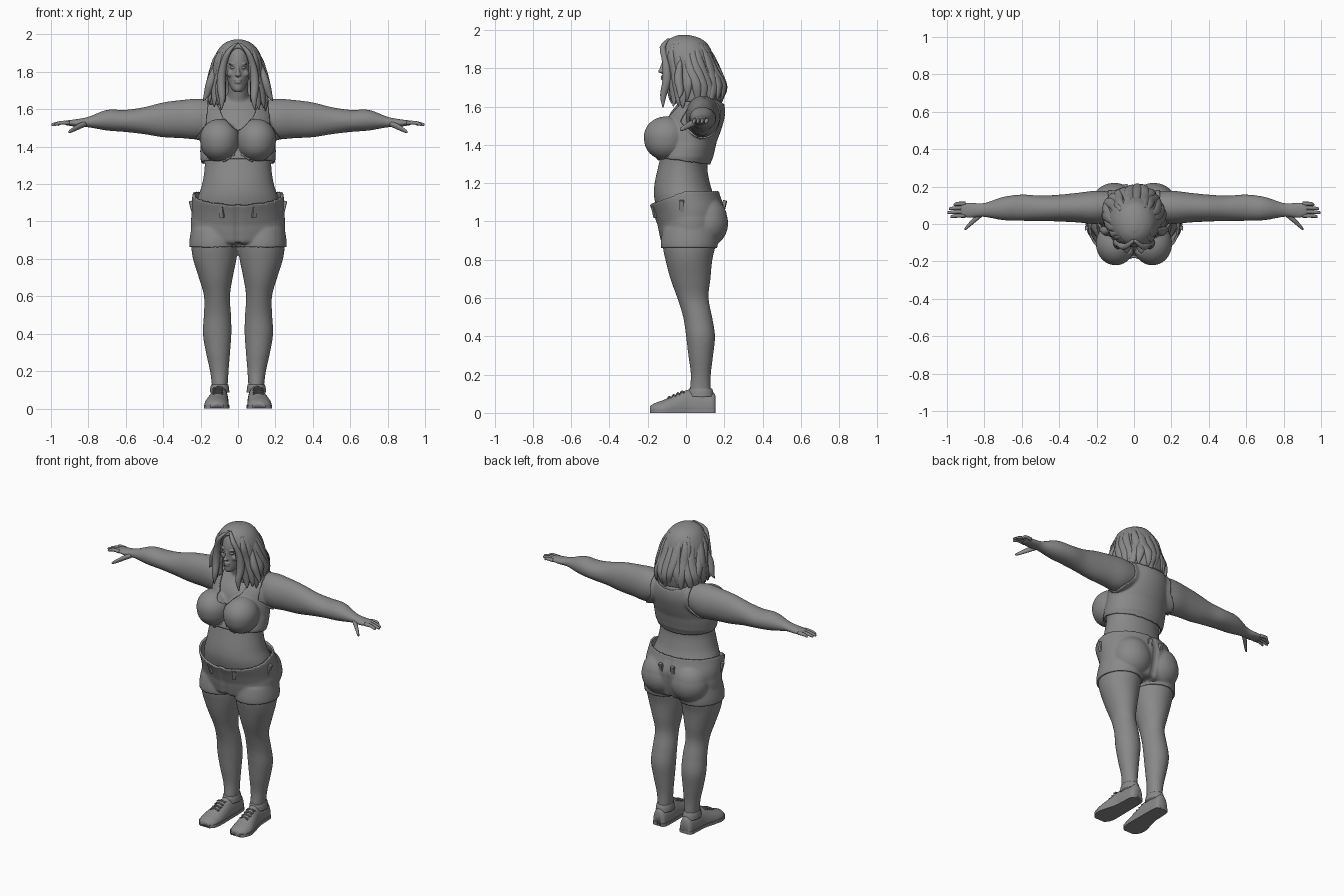
import bpy, bmesh, math, random
from mathutils import Vector, Matrix
from mathutils.bvhtree import BVHTree

random.seed(4)
if "Cube" in bpy.data.objects:
    bpy.data.objects.remove(bpy.data.objects["Cube"])

grey = bpy.data.materials.new("plain_grey")
grey.use_nodes = True
grey.diffuse_color = (.25, .25, .25, 1)
grey.node_tree.nodes["Principled BSDF"].inputs["Base Color"].default_value = grey.diffuse_color

AXES = {"x": lambda t, u, v: (t, u, v),
        "y": lambda t, u, v: (u, t, v),
        "z": lambda t, u, v: (u, v, t)}


def spline(rows, steps=5):
    """Smooth interpolation through rows of numbers."""
    out = []
    for i in range(len(rows) - 1):
        quad = [rows[max(i - 1, 0)], rows[i], rows[i + 1], rows[min(i + 2, len(rows) - 1)]]
        for k in range(steps):
            f = k / steps
            out.append([b + f * ((c - a) / 2 + f * ((a - 2.5 * b + 2 * c - d / 2)
                        + f * (1.5 * (b - c) + (d - a) / 2))) for a, b, c, d in zip(*quad)])
    return out + [list(rows[-1])]


def loft(bm, rows, axis="z", side=1, n=28, spin=0, floor=-9, steps=5):
    """Skin oval rings given as (along, u0, u1, v0, v1)."""
    rings = []
    for t, u0, u1, v0, v1 in spline(rows, steps):
        ring = []
        for k in range(n):
            a = math.tau * k / n
            p, q = math.cos(a) * (u1 - u0) / 2, math.sin(a) * (v1 - v0) / 2
            u = (u0 + u1) / 2 + p * math.cos(spin) - q * math.sin(spin)
            v = (v0 + v1) / 2 + p * math.sin(spin) + q * math.cos(spin)
            x, y, z = AXES[axis](t, u, v)
            ring.append(bm.verts.new((x * side, y, max(z, floor))))
        rings.append(ring)
    faces = [bm.faces.new((a[k], a[(k + 1) % n], b[(k + 1) % n], b[k]))
             for a, b in zip(rings, rings[1:]) for k in range(n)]
    faces += [bm.faces.new(rings[0]), bm.faces.new(rings[-1])]
    bmesh.ops.recalc_face_normals(bm, faces=faces)


def tube(bm, points, radii, axis="z", side=1, flat=1, spin=0, n=10):
    rows = []
    for p, r in zip(points, radii):
        t, u, v = {"x": p, "y": (p[1], p[0], p[2]), "z": (p[2], p[0], p[1])}[axis]
        rows.append((t, u - r, u + r, v - r * flat, v + r * flat))
    loft(bm, rows, axis, side, n, spin, steps=3)


def ball(bm, at, size):
    bmesh.ops.create_uvsphere(bm, u_segments=24, v_segments=14, radius=1,
                              matrix=Matrix.Translation(at) @ Matrix.Diagonal((*size, 1)))


def make(name, bm, voxel=0, smooth=0, thick=0):
    mesh = bpy.data.meshes.new(name)
    bm.to_mesh(mesh)
    bm.free()
    ob = bpy.data.objects.new(name, mesh)
    bpy.context.collection.objects.link(ob)
    if voxel:
        mod = ob.modifiers.new("merge", "REMESH")
        mod.mode, mod.voxel_size = "VOXEL", voxel
    if smooth:
        mod = ob.modifiers.new("soften", "SMOOTH")
        mod.factor, mod.iterations = .5, smooth
    if thick:
        mod = ob.modifiers.new("thickness", "SOLIDIFY")
        mod.thickness, mod.offset = thick, -1
    deps = bpy.context.evaluated_depsgraph_get()
    ob.data = bpy.data.meshes.new_from_object(ob.evaluated_get(deps))
    ob.modifiers.clear()
    ob.data.materials.clear()
    ob.data.materials.append(grey)
    ob.data.shade_smooth()
    return ob


def trim(bm, keep, offset=None):
    """Keep faces by rule, even out the cut edges, then push outwards."""
    bmesh.ops.delete(bm, geom=[f for f in bm.faces if not keep(*f.calc_center_median())], context="FACES")
    for _ in range(8):
        new = {}
        for v in bm.verts:
            near = [e.other_vert(v).co for e in v.link_edges if e.is_boundary]
            if len(near) == 2:
                new[v] = v.co / 2 + (near[0] + near[1]) / 4
        for v, co in new.items():
            v.co = co
    if offset:
        bm.normal_update()
        for v, co in [(v, v.co + v.normal * offset(*v.co)) for v in bm.verts]:
            v.co = co


def sym(rows):
    return [(z, -w, w, y0, y1) for z, w, y0, y1 in rows]


# Body: torso, neck, bust, seat, limbs and palms merged into one skin
bm = bmesh.new()
loft(bm, sym([(.89, .2, -.12, .16), (.96, .24, -.135, .18), (1.05, .235, -.15, .19),
              (1.13, .215, -.167, .15), (1.2, .192, -.164, .125), (1.3, .178, -.142, .112),
              (1.4, .19, -.12, .145), (1.48, .19, -.11, .175), (1.56, .18, -.085, .195),
              (1.63, .14, -.03, .185), (1.675, .06, 0, .14)]), n=48)
loft(bm, sym([(1.58, .075, -.01, .15), (1.66, .058, -.035, .11), (1.76, .052, -.06, .07)]))
for s in (1, -1):
    ball(bm, (s * .098, -.105, 1.44), (.098, .108, .1))
    ball(bm, (s * .105, .105, .99), (.115, .105, .115))
    loft(bm, [(.06, .06, .14, .025, .13), (.12, .055, .14, .02, .13), (.2, .05, .15, .025, .13),
              (.3, .042, .172, .012, .142), (.4, .035, .188, 0, .152), (.5, .037, .183, -.015, .137),
              (.6, .043, .182, -.046, .118), (.7, .028, .21, -.082, .128), (.8, .008, .241, -.108, .138),
              (.88, .002, .25, -.122, .155), (.96, .01, .24, -.11, .15)], side=s)
    loft(bm, [(.1, .02, .17, 1.48, 1.64), (.2, 0, .178, 1.44, 1.657), (.3, .008, .167, 1.445, 1.65),
              (.4, .013, .157, 1.45, 1.637), (.5, .016, .152, 1.466, 1.612), (.6, .017, .158, 1.478, 1.597),
              (.7, .02, .145, 1.486, 1.597), (.8, .037, .113, 1.503, 1.56), (.86, .032, .114, 1.505, 1.548),
              (.905, .034, .116, 1.512, 1.542), (.93, .04, .112, 1.516, 1.538)], "x", s)
body = make("body", bm, .0085, 6)

# Fingers and thumbs
bm = bmesh.new()
for s in (1, -1):
    for y, tip in ((.108, .965), (.086, .99), (.065, .997), (.044, .982)):
        tube(bm, [(.9, y, 1.527), (.945, y, 1.528), (tip - .006, y - .004, 1.519), (tip, y - .004, 1.518)],
             (.011, .0105, .008, .003), "x", s)
    tube(bm, [(.81, .055, 1.524), (.85, .025, 1.508), (.895, -.018, 1.484), (.907, -.028, 1.478)],
         (.014, .017, .011, .004), "x", s)
make("fingers", bm)

# Sleeveless top
def top_area(x, y, z):
    x, front = abs(x), y < .06
    neck = 1.485 + 12 * x * x if front else 1.61 + 2 * x * x
    arm = (.162 if front else .14) + .9 * max(0, 1.52 - z)
    return 1.315 - .14 * y < z < neck and x < min(arm, .23)

bm = bmesh.new()
bm.from_mesh(body.data)
trim(bm, top_area, lambda x, y, z: .009 + .012 * max(0, 1 - abs(z - 1.34) / .08))
make("sleeveless_top", bm, smooth=2, thick=.01)

# Shorts with a flared waist, hems and belt loops
def waist(y):
    return 1.09 + .055 * min(1, max(0, (y + .17) / .17))

bm = bmesh.new()
bm.from_mesh(body.data)
trim(bm, lambda x, y, z: .862 < z < waist(y) and abs(x) < .4,
     lambda x, y, z: .011 + .022 * max(0, 1 - (waist(y) - z) / .12) - .008 * (abs(x) < .02))
skin = BVHTree.FromBMesh(bm)
make("shorts", bm, smooth=3, thick=.012)
bm = bmesh.new()
for angle in (-118, -62, -5, 185, 78, 102):
    a = math.radians(angle)
    out = Vector((math.cos(a), math.sin(a), 0))
    z = 1.05 + .03 * (math.sin(a) > -.3)
    hit = skin.ray_cast(out + Vector((0, 0, z)), -out)[0]
    if hit:
        box = Matrix.Translation(hit) @ Matrix.Rotation(a, 4, "Z") @ Matrix.Rotation(.25, 4, "Y")
        bmesh.ops.create_cube(bm, size=1, matrix=box @ Matrix.Diagonal((.018, .022, .06, 1)))
loops = make("belt_loops", bm)
loops.data.shade_flat()

# Head with nose, brows and lips
bm = bmesh.new()
loft(bm, sym([(1.692, .018, -.112, -.06), (1.71, .036, -.122, -.01), (1.75, .054, -.122, .06),
              (1.8, .066, -.12, .09), (1.86, .072, -.122, .1), (1.92, .06, -.1, .09),
              (1.955, .025, -.05, .04)]))
loft(bm, sym([(1.773, .005, -.134, -.1), (1.782, .017, -.146, -.1), (1.8, .01, -.138, -.1),
              (1.835, .007, -.125, -.1)]), n=16)
for z, w in ((1.757, .022), (1.744, .019)):
    ball(bm, (0, -.119, z), (w, .013, .007))
for s in (1, -1):
    ball(bm, (s * .029, -.105, 1.842), (.022, .016, .006))
    ball(bm, (s * .038, -.09, 1.79), (.022, .02, .02))
make("head", bm, .004, 3)
bm = bmesh.new()
for s in (1, -1):
    ball(bm, (s * .028, -.106, 1.822), (.014, .013, .008))
make("eyes", bm)

# Hair: an open shell with separate locks over it
hair_rows = [(1.625, .155, -.1, .185), (1.7, .16, -.11, .2), (1.76, .15, -.112, .185),
             (1.82, .138, -.116, .155), (1.88, .125, -.124, .138), (1.93, .098, -.108, .11),
             (1.96, .06, -.075, .065), (1.974, .015, -.035, .01)]
bm = bmesh.new()
loft(bm, sym(hair_rows), n=64, steps=8)
trim(bm, lambda x, y, z: z > 1.626 and not (
    y < -.03 and z < 1.935 and abs(x) < .078 * min(1, math.sqrt((1.935 - z) / .1))))
make("hair_shell", bm, smooth=2, thick=.025)

bm = bmesh.new()
levels = spline(hair_rows, 8)
for k in range(22):
    a = math.radians(-52 + k * 284 / 21)
    end, sway = 1.6 + random.uniform(-.012, .035), random.uniform(-.12, .12)
    points = []
    for f in (0, .2, .45, .7, .9, 1):
        z = 1.93 + (end - 1.93) * f
        _, w, y0, y1 = min(levels, key=lambda r: abs(r[0] - z))
        turn = a + sway * math.sin(f * 5)
        grow = .96 + .06 * f + .04 * math.sin(f * 7 + k)
        points.append((math.cos(turn) * w * grow,
                       (y0 + y1) / 2 + math.sin(turn) * (y1 - y0) / 2 * grow, z))
    tube(bm, points, (.006, .02, .026, .026, .016, .003), flat=.5, spin=a + math.pi / 2)
for s in (1, -1):
    tube(bm, [(.006, -.09, 1.955), (.05, -.122, 1.91), (.08, -.105, 1.83), (.09, -.1, 1.74),
              (.085, -.118, 1.66), (.09, -.12, 1.595)], (.008, .016, .02, .024, .018, .003), side=s)
    tube(bm, [(.12, -.03, 1.84), (.145, -.04, 1.75), (.165, -.03, 1.68), (.185, -.035, 1.645)],
         (.01, .024, .018, .003), side=s)
make("hair_locks", bm)

# Shoes, soles and laces
upper, sole, laces = bmesh.new(), bmesh.new(), bmesh.new()
for s in (1, -1):
    shape = [(.155, .098, .025, .085), (.14, .098, .042, .108), (.08, .098, .047, .118),
             (.015, .1, .049, .122), (-.05, .108, .058, .096), (-.11, .115, .065, .07),
             (-.16, .115, .057, .052), (-.188, .113, .032, .036)]
    loft(upper, [(y, c - w, c + w, -h * .5, h) for y, c, w, h in shape], "y", s, floor=.006)
    loft(upper, [(.085, .046, .15, .01, .145), (.11, .048, .148, .011, .142), (.128, .052, .144, .016, .136)],
         side=s)
    outline = spline([(y, c, w + .003) for y, c, w, h in shape])
    loop = [(c + w, y) for y, c, w in outline] + [(c - w, y) for y, c, w in reversed(outline)]
    face = sole.faces.new([sole.verts.new((x * s, y, 0)) for x, y in loop])
    lifted = bmesh.ops.extrude_face_region(sole, geom=[face])["geom"]
    bmesh.ops.translate(sole, vec=(0, 0, .02), verts=[g for g in lifted if isinstance(g, bmesh.types.BMVert)])
    for k in range(4):
        y, z = -.02 - k * .022, .112 - k * .0095
        for d in (-.008, .008):
            tube(laces, [(.08, y - d, z - .006), (.108, y, z + .002), (.136, y + d, z - .006)],
                 (.004, .004, .004), "x", s)
bmesh.ops.recalc_face_normals(sole, faces=sole.faces)
make("shoes", upper)
make("soles", sole).data.shade_flat()
make("laces", laces)
